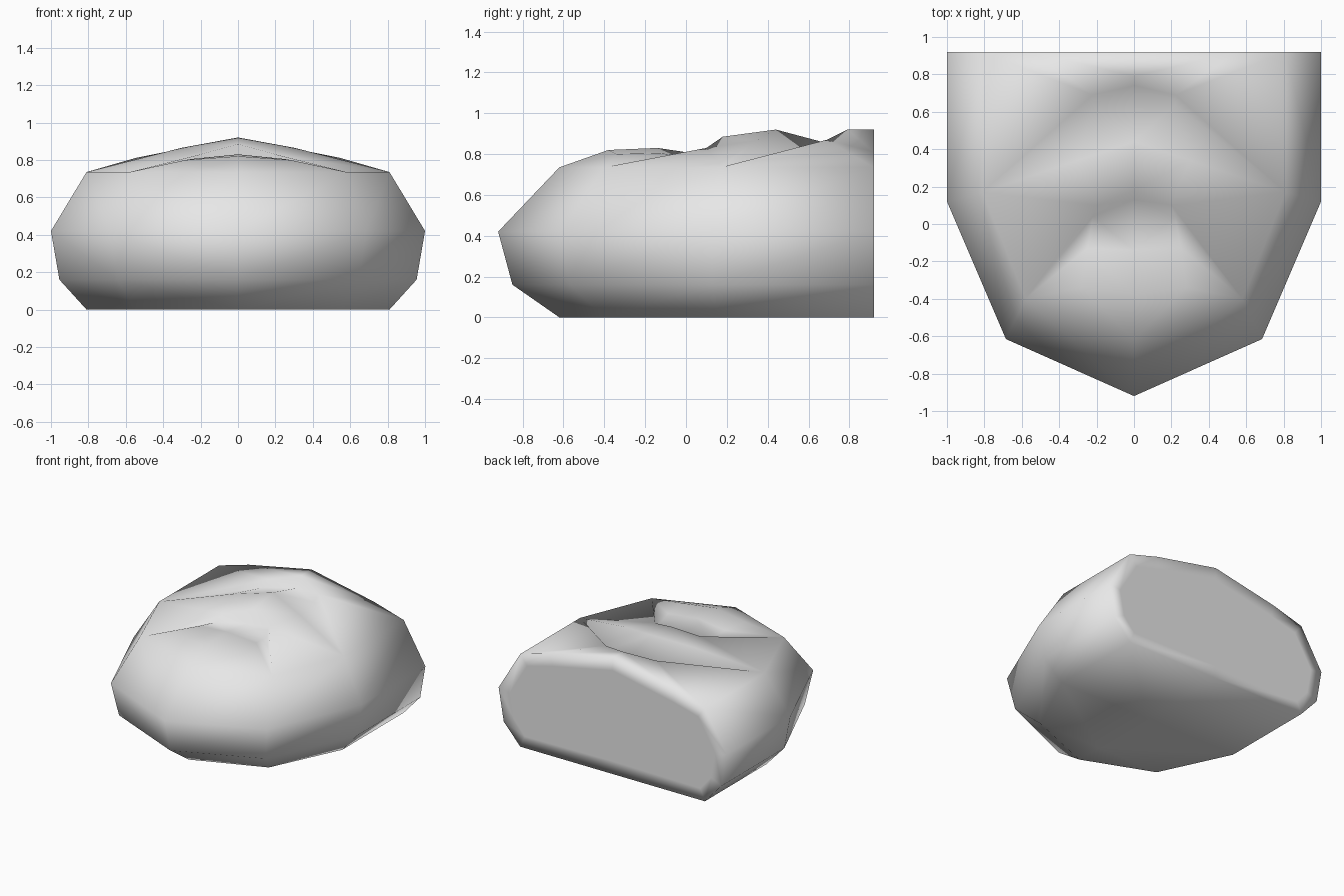
import bpy
import bmesh

cube = bpy.data.objects.get("Cube")
if cube:
    bpy.data.objects.remove(cube, do_unlink=True)

grey = bpy.data.materials.new("plain_grey")
grey.use_nodes = True
grey.diffuse_color = (0.8, 0.8, 0.8, 1)
grey.node_tree.nodes["Principled BSDF"].inputs["Base Color"].default_value = grey.diffuse_color

bm = bmesh.new()


def loft(rows):
    """Skin neighbouring rows of points with quads."""
    rows = [[bm.verts.new(p) for p in row] for row in rows]
    for a, b in zip(rows, rows[1:]):
        for i in range(len(a) - 1):
            bm.faces.new((a[i], a[i + 1], b[i + 1], b[i]))


def ring(z, front, corner, side):
    """Half outline at one height: nose, corner, flank, back edge."""
    return [(0, front, z), (*corner, z), (*side, z), (side[0], 0.92, z)]


# Half of the rounded hull, from the underside centre line up to the shoulder
base = ring(0, -0.62, (0.55, -0.40), (0.81, 0.15))
shoulder = ring(0.735, -0.62, (0.58, -0.40), (0.81, 0.17))
loft([
    [(0, y, 0) for x, y, z in base],
    base,
    ring(0.16, -0.85, (0.645, -0.57), (0.955, 0.13)),
    ring(0.42, -0.92, (0.685, -0.615), (1.0, 0.12)),
    shoulder,
])

# Half of the top: three overlapping folds, given as centre, middle, shoulder
nose, corner, flank, back = shoulder
loft([
    [nose, corner, corner],
    [(0, -0.38, 0.82), (0.28, -0.34, 0.80), corner],
    [(0, -0.14, 0.83), (0.25, -0.13, 0.805), corner],
    [(0, 0.13, 0.79), (0.22, 0.04, 0.78), corner],       # first crease
    [(0, 0.18, 0.885), (0.20, 0.10, 0.83), corner],      # second fold rim
    [(0, 0.44, 0.92), (0.30, 0.34, 0.865), flank],
    [(0, 0.74, 0.84), (0.22, 0.64, 0.825), flank],       # second crease
    [(0, 0.79, 0.92), (0.22, 0.69, 0.87), flank],        # third fold rim
    [(0, 0.92, 0.92), (0.55, 0.92, 0.81), back],
])
bmesh.ops.remove_doubles(bm, verts=bm.verts[:], dist=0.001)

# Mirror to the other side and close the flat back with a bordered cap
bmesh.ops.mirror(bm, geom=bm.verts[:] + bm.edges[:] + bm.faces[:],
                 axis='X', merge_dist=0.001)
bmesh.ops.remove_doubles(bm, verts=bm.verts[:], dist=0.001)
rim = [e for e in bm.edges if e.is_boundary]
cap = bmesh.ops.holes_fill(bm, edges=rim, sides=0)["faces"]
bmesh.ops.recalc_face_normals(bm, faces=bm.faces[:])
bmesh.ops.inset_individual(bm, faces=cap, thickness=0.1)

for face in bm.faces:
    face.smooth = True

mesh = bpy.data.meshes.new("folded_body")
bm.to_mesh(mesh)
bm.free()
mesh.materials.append(grey)
body = bpy.data.objects.new("folded_body", mesh)
bpy.context.collection.objects.link(body)
